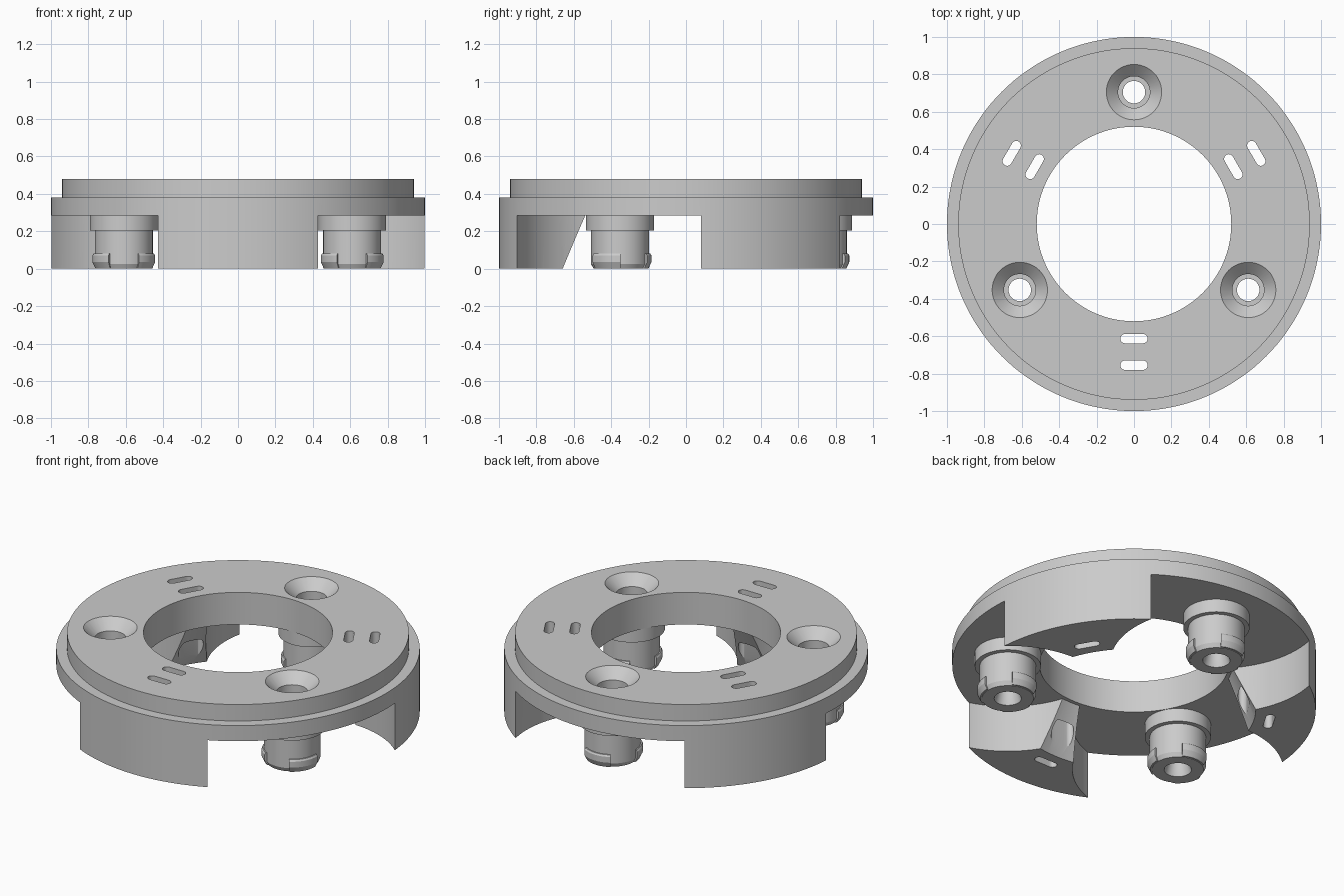
import bpy, bmesh
from math import sin, cos, pi, radians, tau
from mathutils import Matrix

default = bpy.data.objects.get("Cube")
if default:
    bpy.data.objects.remove(default, do_unlink=True)

grey = bpy.data.materials.new("light_grey")
grey.use_nodes = True
COLOUR = (0.6, 0.6, 0.6, 1)
grey.diffuse_color = COLOUR
grey.node_tree.nodes["Principled BSDF"].inputs["Base Color"].default_value = COLOUR

PEG_ANGLES = (90, 210, 330)
LEG_ANGLES = (30, 150, 270)
PEG_RADIUS = 0.705
ROOF = 0.285   # underside of the ring plate


def finish(bm, name, matrix=Matrix()):
    bmesh.ops.transform(bm, matrix=matrix, verts=bm.verts)
    bmesh.ops.recalc_face_normals(bm, faces=bm.faces)
    mesh = bpy.data.meshes.new(name)
    bm.to_mesh(mesh)
    bm.free()
    mesh.materials.append(grey)
    obj = bpy.data.objects.new(name, mesh)
    bpy.context.collection.objects.link(obj)
    return obj


def lathe(name, profile, steps, matrix=Matrix(), start=0, sweep=360):
    """Revolve a closed (radius, z) profile; a partial sweep gets end caps."""
    bm = bmesh.new()
    full = sweep == 360
    rows = []
    for i in range(steps if full else steps + 1):
        a = radians(start + sweep * i / steps)
        rows.append([bm.verts.new((r * cos(a), r * sin(a), z)) for r, z in profile])
    n = len(profile)
    for i in range(steps):
        p, q = rows[i], rows[(i + 1) % len(rows)]
        for j in range(n):
            k = (j + 1) % n
            bm.faces.new((p[j], q[j], q[k], p[k]))
    if not full:
        bm.faces.new(rows[0])
        bm.faces.new(rows[-1])
    return finish(bm, name, matrix)


def prism(name, outline, z0, z1, matrix=Matrix()):
    """Extrude a flat outline from z0 to z1."""
    bm = bmesh.new()
    low = [bm.verts.new((x, y, z0)) for x, y in outline]
    high = [bm.verts.new((x, y, z1)) for x, y in outline]
    bm.faces.new(low)
    bm.faces.new(high)
    for i in range(len(low)):
        k = (i + 1) % len(low)
        bm.faces.new((low[i], low[k], high[k], high[i]))
    return finish(bm, name, matrix)


def circle(radius, steps):
    return [(radius * cos(tau * i / steps), radius * sin(tau * i / steps))
            for i in range(steps)]


def polar(angle, radius):
    return Matrix.Rotation(radians(angle), 4, 'Z') @ Matrix.Translation((radius, 0, 0))


def activate(obj):
    bpy.ops.object.select_all(action='DESELECT')
    obj.select_set(True)
    bpy.context.view_layer.objects.active = obj


def cut(target, cutter):
    mod = target.modifiers.new("cut", 'BOOLEAN')
    mod.operation, mod.solver, mod.object = 'DIFFERENCE', 'EXACT', cutter
    activate(target)
    bpy.ops.object.modifier_apply(modifier=mod.name)
    bpy.data.objects.remove(cutter, do_unlink=True)


def smooth(obj):
    activate(obj)
    bpy.ops.object.shade_smooth_by_angle(angle=radians(25))


# Ring with stepped rim and tapered inner skirt
ring = lathe("ring_body", [(0.52, 0.48), (0.52, ROOF), (0.542, ROOF), (0.67, 0),
                           (1, 0), (1, 0.38), (0.94, 0.38), (0.94, 0.48)], 144)

# Round clearances about the pegs, which leave three legs
for angle in PEG_ANGLES:
    cut(ring, prism("clearance", circle(0.58, 128), -0.1, ROOF, polar(angle, PEG_RADIUS)))

# Screw holes with countersinks
for angle in PEG_ANGLES:
    spot = polar(angle, PEG_RADIUS)
    bm = bmesh.new()
    levels = [(0.06, 0.2), (0.06, 0.37), (0.085, 0.37), (0.085, 0.42),
              (0.148, 0.48), (0.148, 0.55)]
    loops = [[bm.verts.new((x, y, z)) for x, y in circle(r, 48)] for r, z in levels]
    for p, q in zip(loops, loops[1:]):
        for i in range(48):
            k = (i + 1) % 48
            bm.faces.new((p[i], p[k], q[k], q[i]))
    bm.faces.new(loops[0])
    bm.faces.new(loops[-1])
    cut(ring, finish(bm, "screw_hole", spot))

# Pairs of round-ended slots through each leg
slot = []
for side in (1, -1):
    for i in range(13):
        a = pi * i / 12
        slot.append((side * 0.025 * cos(a), side * (0.048 + 0.025 * sin(a))))
for angle in LEG_ANGLES:
    for radius in (0.613, 0.755):
        cut(ring, prism("slot", slot, -0.1, 0.6, polar(angle, radius)))
smooth(ring)

# Hollow pegs with a collar and three snap lips
for number, angle in enumerate(PEG_ANGLES, 1):
    spot = polar(angle, PEG_RADIUS)
    peg = lathe(f"peg_{number}", [(0.06, 0.3), (0.06, 0.05), (0.075, 0), (0.142, 0),
                                  (0.155, 0.025), (0.155, 0.205), (0.182, 0.205),
                                  (0.182, ROOF), (0.15, 0.3)], 64, spot)
    smooth(peg)
    for turn in (0, 120, 240):
        lip = lathe(f"peg_{number}_lip_{turn}",
                    [(0.135, 0.08), (0.162, 0.08), (0.168, 0.07), (0.168, 0.035),
                     (0.152, 0.002), (0.135, 0.002)], 12, spot, turn - 31, 62)
        smooth(lip)
